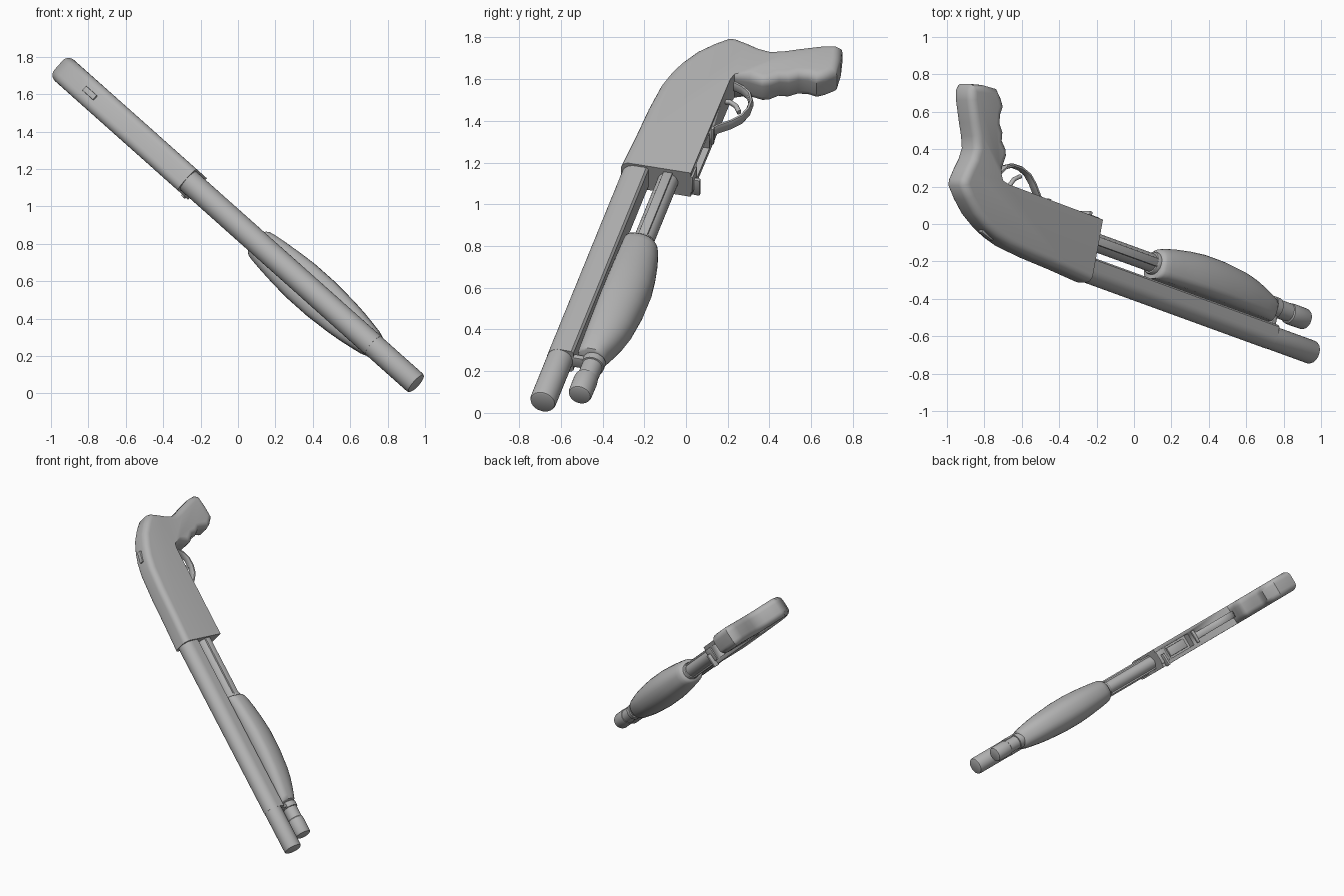
import bpy, bmesh, math
from mathutils import Matrix, Vector

if "Cube" in bpy.data.objects:
    bpy.data.objects.remove(bpy.data.objects["Cube"])

# Frame: local x runs muzzle to rear, local y runs barrel to grip, local z is sideways
TH = math.radians(15.2)
U, Y = Vector((-0.747, 0, 0.665)), Vector((0, 1, 0))
A = (U * math.cos(TH) + Y * math.sin(TH)).normalized()
B = (Y * math.cos(TH) - U * math.sin(TH)).normalized()
N = A.cross(B)
FRAME = Matrix.Translation((0.955, -0.688, 0.05)) @ Matrix((A, B, N)).transposed().to_4x4()

steel = bpy.data.materials.new("grey")
steel.diffuse_color = (0.45, 0.45, 0.45, 1)
steel.use_nodes = True
steel.node_tree.nodes["Principled BSDF"].inputs["Base Color"].default_value = steel.diffuse_color


def finish(name, bm, angle=35):
    bmesh.ops.recalc_face_normals(bm, faces=bm.faces[:])
    me = bpy.data.meshes.new(name)
    bm.to_mesh(me)
    bm.free()
    ob = bpy.data.objects.new(name, me)
    bpy.context.collection.objects.link(ob)
    ob.matrix_world = FRAME
    me.materials.append(steel)
    bpy.ops.object.select_all(action='DESELECT')
    ob.select_set(True)
    bpy.context.view_layer.objects.active = ob
    bpy.ops.object.shade_smooth_by_angle(angle=math.radians(angle))
    return ob


def loft(name, rings, angle=35):
    bm = bmesh.new()
    loops = [[bm.verts.new(p) for p in r] for r in rings]
    n = len(loops[0])
    for r0, r1 in zip(loops, loops[1:]):
        for i in range(n):
            bm.faces.new((r0[i], r0[(i + 1) % n], r1[(i + 1) % n], r1[i]))
    bm.faces.new(loops[0])
    bm.faces.new(loops[-1])
    return finish(name, bm, angle)


def tube(name, b, stations, n=28):
    """Turned part from (position, radius) stations."""
    return loft(name, [[(a, b + r * math.cos(2 * math.pi * i / n), r * math.sin(2 * math.pi * i / n))
                        for i in range(n)] for a, r in stations])


def box(name, a, b, t, turn=0, bevel=0.004):
    """Box from ranges along the three local directions."""
    bm = bmesh.new()
    bmesh.ops.create_cube(bm, size=1)
    mid = Vector([(p + q) / 2 for p, q in (a, b, t)])
    size = [q - p for p, q in (a, b, t)]
    bmesh.ops.transform(bm, verts=bm.verts[:], matrix=Matrix.Translation(mid)
                        @ Matrix.Rotation(turn, 4, 'Z') @ Matrix.Diagonal((*size, 1)))
    if bevel:
        bmesh.ops.bevel(bm, geom=bm.edges[:], offset=bevel, segments=2, profile=0.5, affect='EDGES')
    return finish(name, bm)


def strip(name, path, thick, half):
    """Curved strap following a path, with (thickness, half width)."""
    pts = [Vector((*p, 0)) for p in path]
    rings = []
    for i, p in enumerate(pts):
        d = (pts[min(i + 1, len(pts) - 1)] - pts[max(i - 1, 0)]).normalized()
        o = Vector((-d.y, d.x, 0)) * thick / 2
        z = Vector((0, 0, half))
        rings.append([p + o * 0.5 + z, p + o + z * 0.6, p + o - z * 0.6, p + o * 0.5 - z,
                      p - o * 0.5 - z, p - o - z * 0.6, p - o + z * 0.6, p - o * 0.5 + z])
    return loft(name, rings, 50)


# Receiver and pistol grip: one side profile, thickened, with rounded back and grip edges
bottom = [(2.40, 0.28), (1.70, 0.275)]
front = [(1.69, -0.07)]
outline = bottom + front + [
    (1.90, -0.058), (2.12, -0.05), (2.30, -0.035), (2.40, -0.012), (2.48, 0.018), (2.575, 0.068),
    (2.65, 0.13), (2.708, 0.19), (2.712, 0.225), (2.695, 0.29), (2.675, 0.35), (2.668, 0.41),
    (2.69, 0.47), (2.723, 0.535), (2.775, 0.645), (2.79, 0.70), (2.777, 0.735),
    (2.69, 0.752), (2.60, 0.757), (2.555, 0.715), (2.527, 0.675), (2.535, 0.63), (2.528, 0.585),
    (2.495, 0.545), (2.488, 0.50), (2.452, 0.465), (2.437, 0.428), (2.448, 0.36), (2.445, 0.29)]
H = 0.076
bm = bmesh.new()
base = bm.faces.new([bm.verts.new((a, b, -H)) for a, b in outline])
ext = bmesh.ops.extrude_face_region(bm, geom=[base])
bmesh.ops.translate(bm, vec=(0, 0, 2 * H), verts=[g for g in ext['geom'] if isinstance(g, bmesh.types.BMVert)])


def rounded(e):
    p, q = (v.co for v in e.verts)
    if abs(p.z - q.z) > 0.01:
        return False
    m = (p + q) / 2
    return not (m.x < 1.70 or (m.x < 2.44 and 0.27 < m.y < 0.3))


bmesh.ops.bevel(bm, geom=[e for e in bm.edges if rounded(e)], offset=0.046, segments=5,
                profile=0.5, affect='EDGES', clamp_overlap=True)
receiver = finish("receiver_and_grip", bm, 40)

# Loading port cut into the underside
cutter = box("port_cutter", (1.80, 2.03), (0.22, 0.33), (-0.048, 0.048), bevel=0)
cutter.hide_render = True
cutter.hide_set(True)
cut = receiver.modifiers.new("port", 'BOOLEAN')
cut.object = cutter
cut.solver = 'EXACT'
box("shell_lifter", (1.83, 2.0), (0.225, 0.24), (-0.035, 0.035))
box("port_ridge", (2.06, 2.085), (0.265, 0.29), (-0.05, 0.05))
box("front_plate", (1.70, 1.78), (0.26, 0.285), (-0.05, 0.05))
box("latch_pin", (1.725, 1.745), (0.27, 0.312), (-0.012, 0.085))
box("safety_slider", (2.375, 2.465), (-0.016, 0.008), (-0.016, 0.016), math.radians(16))

# Trigger group
strip("trigger_guard", [(2.08, 0.268), (2.12, 0.29), (2.17, 0.345), (2.22, 0.384), (2.28, 0.402),
                        (2.34, 0.401), (2.39, 0.378), (2.425, 0.335), (2.445, 0.28)], 0.02, 0.026)
strip("trigger", [(2.32, 0.26), (2.325, 0.30), (2.305, 0.335), (2.265, 0.362)], 0.02, 0.012)

# Barrel, with a round-topped, flat-bottomed sleeve behind the muzzle
tube("barrel", 0, [(0, 0.052), (0.004, 0.060), (0.014, 0.0635), (0.36, 0.0635)])
W = 0.065
section = [(-W * math.sin(math.pi * i / 16), W * math.cos(math.pi * i / 16)) for i in range(17)]
section += [(0.055, -W), (0.066, -W + 0.011), (0.066, W - 0.011), (0.055, W)]
loft("barrel_sleeve", [[(a, b, t) for b, t in section] for a in (0.32, 1.72)])

# Magazine tube with end cap
TB = 0.162
tube("magazine_tube", TB, [(0.2, 0.05), (1.72, 0.05)])
tube("magazine_cap", TB - 0.004, [(0.095, 0.045), (0.099, 0.053), (0.11, 0.057), (0.2, 0.058),
                                  (0.222, 0.056), (0.228, 0.05)])
for side in (-1, 1):
    t = sorted((side * 0.042, side * 0.057))
    box("action_bar", (1.15, 1.72), (TB - 0.022, TB + 0.022), t, bevel=0.002)

# Bracket between barrel and magazine tube
box("barrel_bracket", (0.318, 0.345), (0.04, 0.13), (-0.03, 0.03))
tube("bracket_ring", TB, [(0.312, 0.05), (0.314, 0.057), (0.35, 0.057), (0.352, 0.05)])

# Swollen pump handle: lofted sections with a flat top
rings = []
for a, half, low in [(0.355, 0.055, 0.20), (0.362, 0.069, 0.211), (0.39, 0.078, 0.221), (0.45, 0.088, 0.245),
                     (0.52, 0.099, 0.267), (0.60, 0.108, 0.284), (0.75, 0.118, 0.298), (0.90, 0.118, 0.299),
                     (1.00, 0.111, 0.289), (1.10, 0.101, 0.273), (1.17, 0.092, 0.257), (1.20, 0.086, 0.247),
                     (1.215, 0.077, 0.235), (1.222, 0.062, 0.22)]:
    ring = []
    for i in range(36):
        w = 2 * math.pi * i / 36
        c, s = math.cos(w), math.sin(w)
        b = (low - 0.155) * c if c > 0 else 0.082 * math.copysign(abs(c) ** 0.6, c)
        ring.append((a, max(0.08, 0.155 + b), half * math.copysign(abs(s) ** 0.85, s)))
    rings.append(ring)
loft("pump_handle", rings, 45)
tube("pump_collar", TB, [(1.2, 0.062), (1.235, 0.062), (1.243, 0.058), (1.245, 0.05)])
